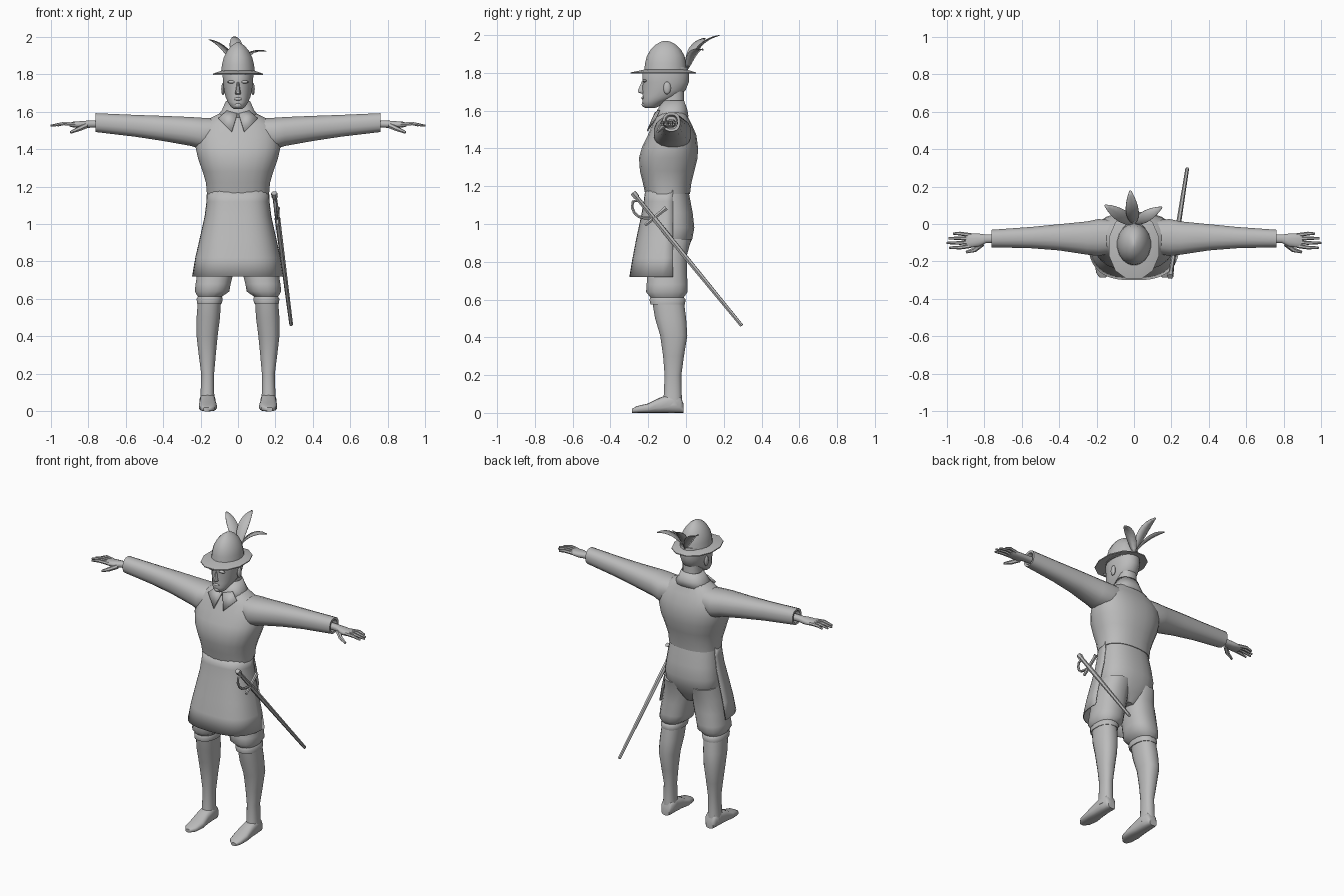
import bpy, bmesh, math
from mathutils import Vector

cube = bpy.data.objects.get("Cube")
if cube:
    bpy.data.objects.remove(cube, do_unlink=True)

grey = bpy.data.materials.new("plain_grey")
grey.use_nodes = True
tone = (.5, .5, .5, 1)
grey.diffuse_color = tone
grey.node_tree.nodes["Principled BSDF"].inputs["Base Color"].default_value = tone


def finish(obj, mirror=False, thick=0, angle=50):
    """Material, smooth shading, optional thickness and mirrored twin."""
    obj.data.materials.clear()
    obj.data.materials.append(grey)
    bpy.ops.object.select_all(action='DESELECT')
    obj.select_set(True)
    bpy.context.view_layer.objects.active = obj
    bpy.ops.object.shade_smooth_by_angle(angle=math.radians(angle))
    if thick:
        obj.modifiers.new("thickness", 'SOLIDIFY').thickness = thick
    if mirror:
        mod = obj.modifiers.new("mirror", 'MIRROR')
        mod.use_mirror_merge = False
    return obj


def new_object(name, bm, **options):
    bmesh.ops.recalc_face_normals(bm, faces=bm.faces)
    mesh = bpy.data.meshes.new(name)
    bm.to_mesh(mesh)
    bm.free()
    obj = bpy.data.objects.new(name, mesh)
    bpy.context.collection.objects.link(obj)
    return finish(obj, **options)


def loft(name, axis, rows, sides=16, power=.85, half=False, caps=True, **options):
    """Skin rounded rings; each row is position, then min and max on the other two axes."""
    bm = bmesh.new()
    others = [i for i in range(3) if i != axis]
    rings = []
    for pos, *box in rows:
        ring = []
        for i in range(sides + half):
            t = math.pi * (1 + i / sides) if half else math.tau * (i + .5) / sides
            p = Vector()
            p[axis] = pos
            for k, v in enumerate((math.cos(t), math.sin(t))):
                lo, hi = box[2 * k:2 * k + 2]
                v = math.copysign(abs(v) ** power, v)
                p[others[k]] = (lo + hi) / 2 + v * (hi - lo) / 2
            ring.append(bm.verts.new(p))
        rings.append(ring)
    for a, b in zip(rings, rings[1:]):
        for i in range(sides):
            j = i + 1 if half else (i + 1) % sides
            bm.faces.new((a[i], a[j], b[j], b[i]))
    if caps and not half:
        bm.faces.new(rings[0])
        bm.faces.new(rings[-1])
    return new_object(name, bm, **options)


def even(rows):
    """Rows of height, half width, front, back made symmetric in x."""
    return [(z, -w, w, f, b) for z, w, f, b in rows]


def tube(name, points, radii, sides=3, mirror=False):
    """Round rod through points, tapering with the radii."""
    curve = bpy.data.curves.new(name, 'CURVE')
    curve.dimensions = '3D'
    curve.bevel_depth = 1
    curve.bevel_resolution = sides - 2
    curve.use_fill_caps = True
    line = curve.splines.new('POLY')
    line.points.add(len(points) - 1)
    for spot, p, r in zip(line.points, points, radii):
        spot.co = (*p, 1)
        spot.radius = r
    obj = bpy.data.objects.new(name, curve)
    bpy.context.collection.objects.link(obj)
    bpy.ops.object.select_all(action='DESELECT')
    obj.select_set(True)
    bpy.context.view_layer.objects.active = obj
    bpy.ops.object.convert(target='MESH')
    return finish(bpy.context.object, mirror)


def blob(name, centre, size, mirror=False):
    bm = bmesh.new()
    bmesh.ops.create_uvsphere(bm, u_segments=10, v_segments=6, radius=1)
    for v in bm.verts:
        v.co = Vector(centre) + v.co * Vector(size)
    return new_object(name, bm, mirror=mirror)


# Doublet body, open skirt and breeches
loft("torso", 2, even([
    (1.16, .167, -.217, .022), (1.22, .172, -.23, .03), (1.28, .19, -.245, .045),
    (1.35, .215, -.25, .063), (1.41, .228, -.233, .064), (1.47, .225, -.203, .056),
    (1.53, .2, -.178, .03), (1.57, .14, -.158, .01), (1.6, .08, -.14, 0)]), 24)
loft("skirt", 2, even([
    (.72, .245, -.3, .16), (.82, .228, -.283, .143), (.92, .205, -.264, .124),
    (1.04, .178, -.238, .098), (1.12, .168, -.224, .084), (1.18, .166, -.216, .076)]),
    24, .72, half=True, thick=.006)
loft("breeches_seat", 2, even([
    (.8, .05, -.17, -.03), (.86, .15, -.2, .005), (.92, .18, -.2, .034),
    (.98, .182, -.2, .045), (1.06, .172, -.2, .036), (1.17, .158, -.2, .015)]), 24)
loft("breeches_leg", 2, [
    (.575, .085, .22, -.19, -.005), (.6, .08, .222, -.195, 0), (.612, .085, .215, -.19, -.01),
    (.64, .045, .232, -.213, .01), (.68, .038, .228, -.21, .01), (.76, .018, .215, -.205, .006),
    (.84, .005, .2, -.2, .008), (.92, .005, .18, -.19, .03)], mirror=True)

# Stockings and shoes
loft("lower_leg", 2, [
    (.04, .12, .205, -.125, -.018), (.1, .127, .2, -.118, -.022), (.2, .127, .197, -.114, -.024),
    (.3, .118, .21, -.122, -.01), (.41, .107, .223, -.138, .008), (.5, .095, .222, -.165, .002),
    (.59, .09, .215, -.18, -.01)], mirror=True)
loft("shoe", 1, [
    (-.285, .15, .185, 0, .022), (-.26, .123, .203, 0, .036), (-.2, .112, .21, 0, .05),
    (-.14, .118, .206, 0, .08), (-.08, .12, .205, 0, .1), (-.03, .122, .2, 0, .09),
    (-.014, .135, .19, 0, .05)], 14, .7, mirror=True)

# Sleeves
loft("sleeve", 0, [
    (.1, -.155, .02, 1.42, 1.565), (.19, -.172, .028, 1.395, 1.568),
    (.25, -.165, .015, 1.415, 1.572), (.4, -.142, 0, 1.442, 1.578),
    (.55, -.13, -.015, 1.465, 1.583), (.76, -.125, -.03, 1.49, 1.592),
    (.758, -.112, -.044, 1.502, 1.578), (.73, -.105, -.05, 1.51, 1.57)], mirror=True)

# Hands
loft("palm", 0, [
    (.72, -.1, -.055, 1.515, 1.555), (.79, -.102, -.056, 1.513, 1.553),
    (.83, -.122, -.05, 1.51, 1.55), (.88, -.128, -.05, 1.515, 1.546),
    (.9, -.124, -.054, 1.52, 1.54)], 12, mirror=True)
for i, (name, reach) in enumerate((("index", .985), ("middle", 1), ("ring", .99), ("little", .965))):
    y = -.117 + i * .019
    spread = y + (i - 1.5) * .006
    tube(name + "_finger", [(.87, y, 1.532), (.93, spread, 1.536), (reach, spread, 1.525)],
         [.011, .01, .006], mirror=True)
tube("thumb", [(.81, -.105, 1.525), (.85, -.138, 1.507), (.895, -.15, 1.488)],
     [.015, .013, .007], mirror=True)

# Neck and head
loft("neck", 2, even([(1.56, .07, -.15, 0), (1.62, .056, -.132, -.01), (1.72, .056, -.13, -.01)]))
loft("head", 2, even([
    (1.613, .022, -.215, -.165), (1.625, .038, -.228, -.14), (1.65, .055, -.232, -.1),
    (1.675, .066, -.23, -.035), (1.71, .075, -.231, 0), (1.75, .08, -.23, .016),
    (1.79, .083, -.233, .018), (1.83, .08, -.215, .01)]), 20, .95)
loft("nose", 2, even([
    (1.69, .012, -.235, -.21), (1.697, .017, -.256, -.2), (1.71, .014, -.255, -.2),
    (1.735, .009, -.244, -.2), (1.757, .007, -.234, -.2)]), 8)
blob("mouth", (0, -.229, 1.667), (.023, .008, .008))
blob("chin", (0, -.218, 1.633), (.022, .017, .016))
blob("brow", (.034, -.219, 1.758), (.024, .012, .008), mirror=True)
blob("ear", (.08, -.1, 1.72), (.01, .02, .034), mirror=True)

# Collar with two pointed flaps
loft("collar", 2, even([
    (1.57, .118, -.166, .014), (1.605, .088, -.152, .008), (1.655, .066, -.122, -.01)]),
    20, caps=False, thick=.006)
bm = bmesh.new()
flap = [(.004, -.166, 1.59), (.034, -.208, 1.493), (.105, -.165, 1.565), (.06, -.145, 1.605)]
bm.faces.new([bm.verts.new(p) for p in flap])
new_object("collar_flap", bm, mirror=True, thick=.008)

# Hat
loft("hat_crown", 2, even([
    (1.8, .093, -.222, .006), (1.85, .087, -.217, 0), (1.89, .077, -.207, -.008),
    (1.925, .058, -.186, -.028), (1.95, .037, -.16, -.054), (1.964, .016, -.134, -.08),
    (1.97, .004, -.116, -.1)]), 18, 1)
loft("hat_brim", 2, even([
    (1.805, .088, -.218, 0), (1.796, .138, -.3, .06), (1.802, .138, -.3, .06),
    (1.818, .09, -.222, .004)]), 12, .95, angle=35)

# Feathers, arched leaf shapes fanning from the back of the hat
for name, bend, tip, width in (
        ("middle_feather", (-.01, .06, 1.97), (-.02, .178, 2), .034),
        ("right_feather", (-.07, .045, 1.95), (-.155, .1, 1.985), .034),
        ("left_feather", (.06, .04, 1.94), (.15, .09, 1.922), .03)):
    root, bend, tip = Vector((0, .004, 1.82)), Vector(bend), Vector(tip)
    bm = bmesh.new()
    strips = []
    for i in range(9):
        t = i / 8
        spot = root * (1 - t) ** 2 + bend * 2 * t * (1 - t) + tip * t * t
        along = (bend - root) * (1 - t) + (tip - bend) * t
        side = along.cross(Vector((0, 0, 1))).normalized()
        w = width * math.sin(math.pi * (.06 + .92 * t)) ** .8
        lift = side.cross(along).normalized() * w * .25
        strips.append([bm.verts.new(p) for p in (spot - side * w + lift, spot, spot + side * w + lift)])
    for a, b in zip(strips, strips[1:]):
        for k in range(2):
            bm.faces.new((a[k], a[k + 1], b[k + 1], b[k]))
    new_object(name, bm, thick=.003, angle=30)

# Sword hung at the left hip
top, end = Vector((.193, -.28, 1.165)), Vector((.284, .295, .462))
at = lambda t: top.lerp(end, t)
tube("sword_grip", [at(0), at(.03), at(.04), at(.2)], [.017, .017, .012, .013])
tube("scabbard", [at(.19), at(.22), at(1)], [.016, .015, .01])
across = Vector((0, .78, .63))
tube("cross_guard", [at(.19) + across * s for s in (-.06, -.03, .06, .085)], [.009, .011, .011, .014])
bow = [at(.03) + Vector((0, .005, -.02))]
bow += [at(.1) - across * .062 * math.sin(a) + (end - top) * (-.07 * math.cos(a))
        for a in (.5, 1, 1.5, 2, 2.5)] + [at(.19)]
tube("knuckle_bow", bow, [.008] * len(bow))
